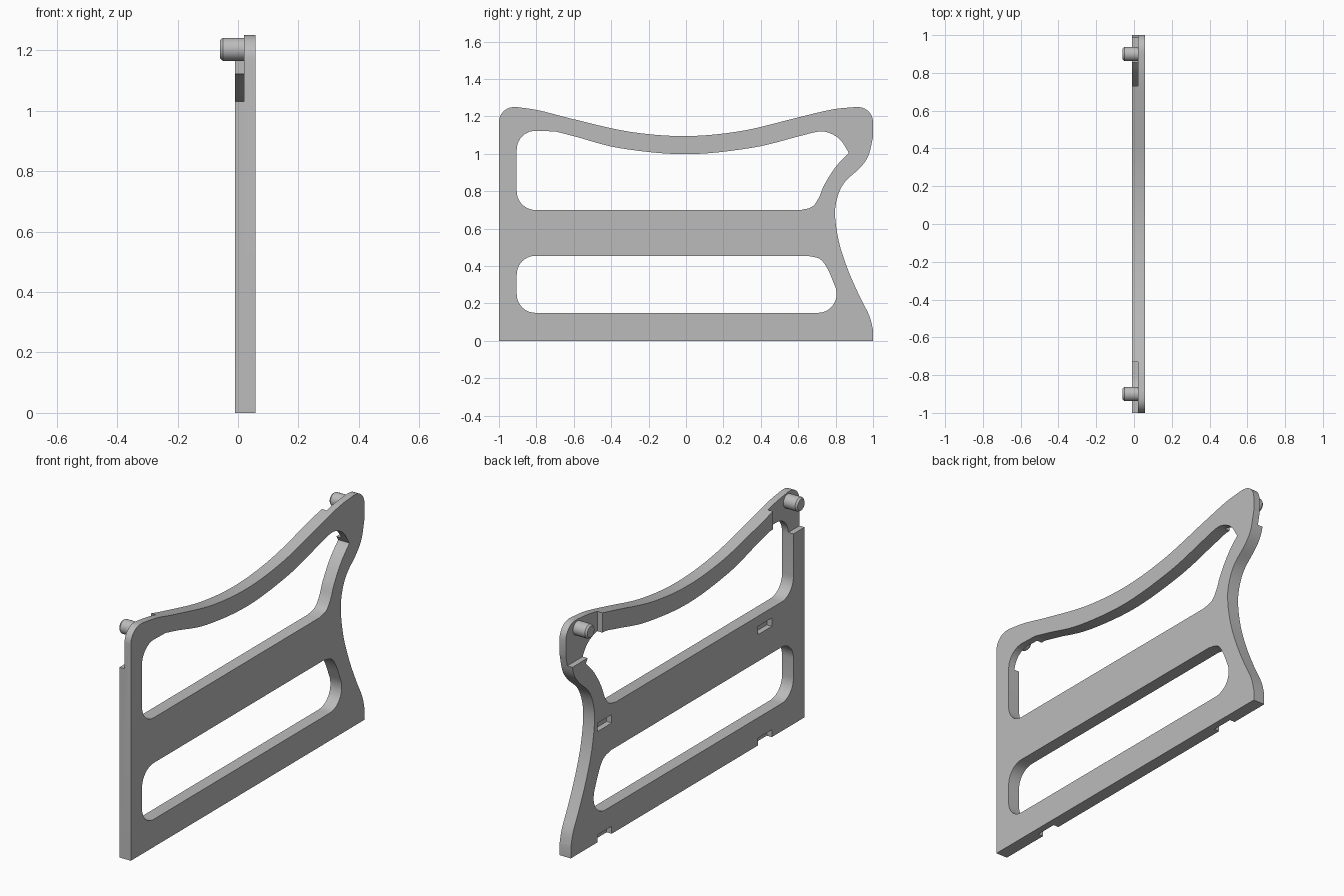
import bpy, bmesh
from math import cos, sin, pi, radians
from mathutils import Matrix, Vector

cube = bpy.data.objects.get("Cube")
if cube:
    bpy.data.objects.remove(cube, do_unlink=True)

X_BACK, X_FRONT, X_STEP = -0.01, 0.058, 0.02

grey = bpy.data.materials.new("plain grey")
grey.use_nodes = True
grey.diffuse_color = (0.5, 0.5, 0.5, 1)
grey.node_tree.nodes["Principled BSDF"].inputs["Base Color"].default_value = (0.5, 0.5, 0.5, 1)


def arc(cy, cz, r, start, end, n=10):
    """Rounded corner in the side plane, angles in degrees."""
    angles = [radians(start + (end - start) * i / n) for i in range(n + 1)]
    return [(cy + r * cos(a), cz + r * sin(a)) for a in angles]


def smooth(points, n=6):
    """Smooth run through a few points."""
    p = [Vector(q) for q in points]
    p = [2 * p[0] - p[1]] + p + [2 * p[-1] - p[-2]]
    out = []
    for a, b, c, d in zip(p, p[1:], p[2:], p[3:]):
        for i in range(n):
            t = i / n
            out.append(tuple(0.5 * (2 * b + (c - a) * t + (2 * a - 5 * b + 4 * c - d) * t ** 2
                                    + (3 * b - a - 3 * c + d) * t ** 3)))
    return out + [tuple(p[-2])]


def add_object(name, mesh):
    obj = bpy.data.objects.new(name, mesh)
    bpy.context.collection.objects.link(obj)
    return obj


def evaluated_mesh(obj):
    bpy.context.view_layer.update()
    deps = bpy.context.evaluated_depsgraph_get()
    return bpy.data.meshes.new_from_object(obj.evaluated_get(deps))


def add_box(bm, low, high):
    low, high = Vector(low), Vector(high)
    size = high - low
    bmesh.ops.create_cube(bm, size=1, matrix=Matrix.Translation((low + high) / 2)
                          @ Matrix.Diagonal((*size, 1)))


def finish(obj):
    obj.data.materials.clear()
    obj.data.materials.append(grey)
    bpy.ops.object.select_all(action='DESELECT')
    obj.select_set(True)
    bpy.context.view_layer.objects.active = obj
    bpy.ops.object.shade_smooth_by_angle(angle=radians(30))


# Outer silhouette of the panel
outline = [(-1, 0), (1, 0)]
outline += smooth([(1, 0.06), (0.98, 0.135), (0.93, 0.235), (0.87, 0.37), (0.82, 0.52),
                   (0.797, 0.67), (0.81, 0.77), (0.85, 0.85), (0.93, 0.925),
                   (0.975, 0.99), (1, 1.09)])
outline += arc(0.92, 1.17, 0.08, 0, 90)
outline += smooth([(0.9, 1.25), (0.78, 1.237), (0.6, 1.195), (0.3, 1.123), (0, 1.095),
                   (-0.3, 1.118), (-0.6, 1.185), (-0.78, 1.231), (-0.9, 1.25)])
outline += arc(-0.92, 1.17, 0.08, 90, 180)

# Upper opening
upper = arc(-0.805, 1.023, 0.1, 180, 90)
upper += smooth([(-0.7, 1.12), (-0.59, 1.092), (-0.35, 1.03), (0, 0.998), (0.35, 1.032),
                 (0.6, 1.093), (0.71, 1.119), (0.77, 1.11), (0.825, 1.075), (0.87, 1.007)])
upper += smooth([(0.868, 1.003), (0.8, 0.93), (0.74, 0.835), (0.71, 0.765),
                 (0.674, 0.717), (0.615, 0.7)])
upper += arc(-0.805, 0.8, 0.1, 270, 180)

# Lower opening
lower = arc(-0.805, 0.355, 0.1, 180, 90)
lower += smooth([(0.65, 0.455), (0.715, 0.438), (0.757, 0.385), (0.8, 0.285)])
lower += arc(0.705, 0.25, 0.1, 10, -90)
lower += arc(-0.805, 0.25, 0.1, 270, 180)

# Solid panel filled between the outline and the openings
curve = bpy.data.curves.new("panel_profile", 'CURVE')
curve.dimensions = '2D'
curve.fill_mode = 'BOTH'
curve.extrude = (X_FRONT - X_BACK) / 2
for loop in (outline, upper, lower):
    spline = curve.splines.new('POLY')
    spline.points.add(len(loop) - 1)
    for point, (y, z) in zip(spline.points, loop):
        point.co = (y, z, 0, 1)
    spline.use_cyclic_u = True
profile = add_object("panel_profile", curve)
mesh = evaluated_mesh(profile)
bpy.data.objects.remove(profile, do_unlink=True)
to_side = Matrix(((0, 0, 1, (X_FRONT + X_BACK) / 2), (1, 0, 0, 0), (0, 1, 0, 0), (0, 0, 0, 1)))
mesh.transform(to_side)
bm = bmesh.new()
bm.from_mesh(mesh)
bmesh.ops.remove_doubles(bm, verts=bm.verts, dist=0.0005)
bmesh.ops.recalc_face_normals(bm, faces=bm.faces)
bm.to_mesh(mesh)
bm.free()
panel = add_object("side_panel", mesh)

# Corner recesses, rail slots and foot notches on the back
bm = bmesh.new()
for side in (-1, 1):
    ends = sorted((side * 0.73, side * 1.1))
    add_box(bm, (-0.1, ends[0], 1.03), (X_STEP, ends[1], 1.4))
for y in (-0.66, 0.71):
    add_box(bm, (-0.1, y - 0.06, 0.6), (X_STEP, y + 0.06, 0.645))
    add_box(bm, (-0.1, y - 0.06, -0.1), (X_STEP, y + 0.06, 0.04))
cut_mesh = bpy.data.meshes.new("recess_cutter")
bm.to_mesh(cut_mesh)
bm.free()
cutter = add_object("recess_cutter", cut_mesh)
cutter.hide_render = True
cut = panel.modifiers.new("recesses", 'BOOLEAN')
cut.operation = 'DIFFERENCE'
cut.solver = 'EXACT'
cut.object = cutter
result = evaluated_mesh(panel)
panel.modifiers.clear()
panel.data = result
bpy.data.objects.remove(cutter, do_unlink=True)
finish(panel)

# Round pegs with chamfered tips
for name, y in (("front_peg", -0.9), ("rear_peg", 0.9)):
    bm = bmesh.new()
    rings = []
    for x, r in ((X_STEP + 0.005, 0.038), (-0.05, 0.038), (-0.06, 0.03)):
        rings.append([bm.verts.new((x, y + r * cos(2 * pi * i / 32), 1.203 + r * sin(2 * pi * i / 32)))
                      for i in range(32)])
    for a, b in zip(rings, rings[1:]):
        for i in range(32):
            j = (i + 1) % 32
            bm.faces.new((a[i], a[j], b[j], b[i]))
    bm.faces.new(rings[0])
    bm.faces.new(rings[-1])
    bmesh.ops.recalc_face_normals(bm, faces=bm.faces)
    peg_mesh = bpy.data.meshes.new(name)
    bm.to_mesh(peg_mesh)
    bm.free()
    finish(add_object(name, peg_mesh))
